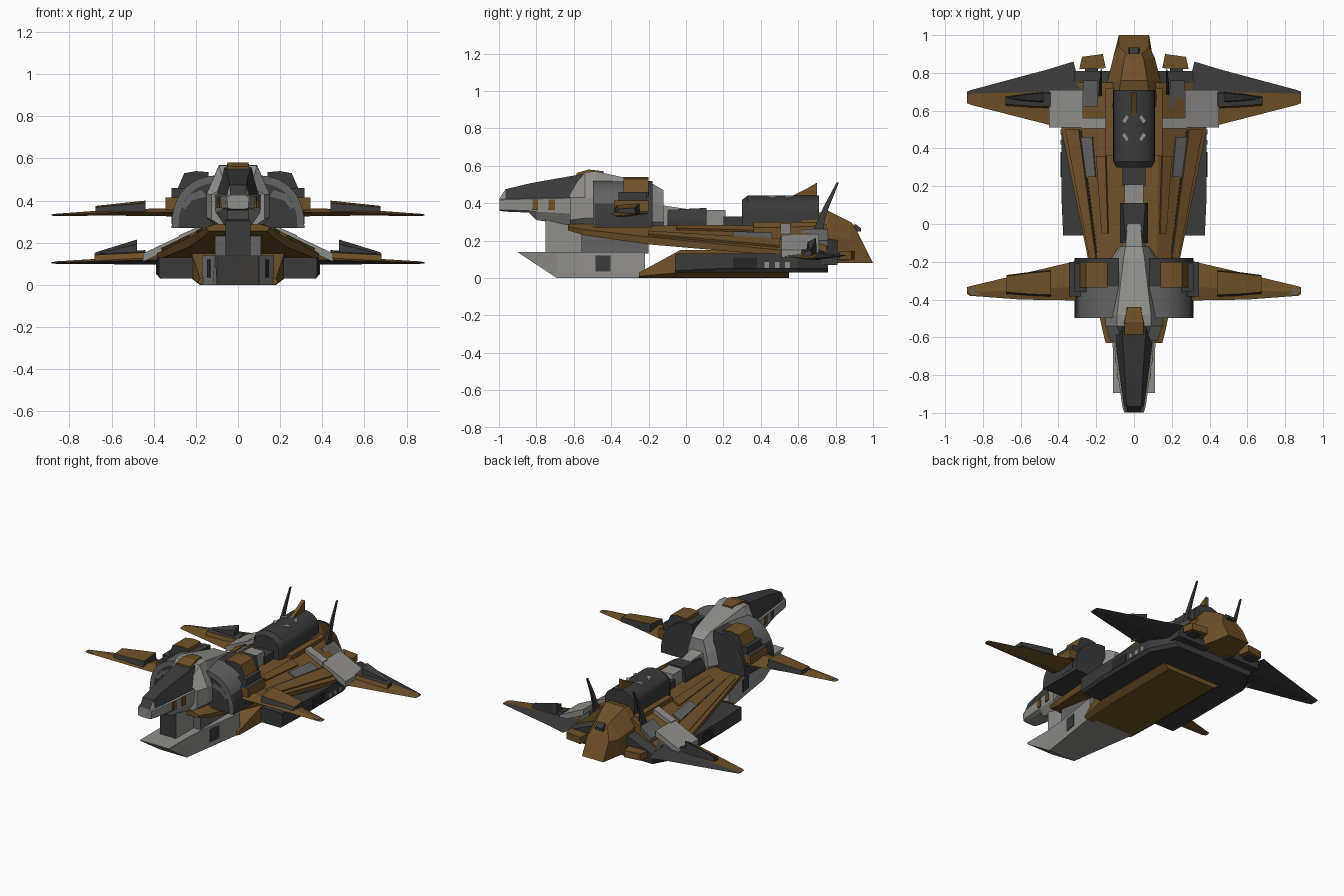
import bpy, bmesh, math
from mathutils import Vector

if "Cube" in bpy.data.objects:
    bpy.data.objects.remove(bpy.data.objects["Cube"])


def mat(name, r, g, b):
    m = bpy.data.materials.new(name)
    m.diffuse_color = (r, g, b, 1)
    m.use_nodes = True
    m.node_tree.nodes["Principled BSDF"].inputs["Base Color"].default_value = m.diffuse_color
    return m


MATS = [mat("ochre_brown", .158, .084, .022), mat("dark_gray", .043, .043, .044),
        mat("light_gray", .28, .275, .26), mat("mid_gray", .125, .125, .125),
        mat("near_black", .02, .02, .021)]
BROWN, DARK, LIGHT, MID, BLACK = range(5)


def loft(name, rings, rule, mirror=False, smooth=False):
    """Skin equal-length 3D rings, cap the ends, colour by index or rule(centre, normal)."""
    bm = bmesh.new()
    vs = [[bm.verts.new(p) for p in r] for r in rings]
    n = len(vs[0])
    for a, b in zip(vs, vs[1:]):
        for i in range(n):
            j = (i + 1) % n
            bm.faces.new((a[i], a[j], b[j], b[i]))
    bm.faces.new(vs[0])
    bm.faces.new(vs[-1])
    bmesh.ops.recalc_face_normals(bm, faces=bm.faces)
    bm.normal_update()
    for f in bm.faces:
        f.material_index = rule(f.calc_center_median(), f.normal) if callable(rule) else rule
    me = bpy.data.meshes.new(name)
    bm.to_mesh(me)
    bm.free()
    for m in MATS:
        me.materials.append(m)
    ob = bpy.data.objects.new(name, me)
    bpy.context.collection.objects.link(ob)
    if mirror:
        ob.modifiers.new("mirror", 'MIRROR').use_mirror_merge = False
    if smooth:
        bpy.ops.object.select_all(action='DESELECT')
        ob.select_set(True)
        bpy.context.view_layer.objects.active = ob
        bpy.ops.object.shade_smooth_by_angle(angle=math.radians(35))
    return ob


def sym(y, half, slant=0):
    """Symmetric cross-section at y, from half profile (x, z), bottom to top."""
    pts = half + [(-x, z) for x, z in reversed(half)]
    return [(x, y + slant * (z - .08), z) for x, z in pts]


def along_y(poly, *ys):
    return [[(x, y, z) for x, z in poly] for y in ys]


def plan(poly, *zs):
    return [[(x, y, z) for x, y in poly] for z in zs]


def box(name, x0, x1, y0, y1, z0, z1, rule, mirror=False):
    poly = [(x0, y0), (x1, y0), (x1, y1), (x0, y1)]
    return loft(name, plan(poly, z0, z1), rule, mirror)


# --- lower hull
loft("prow", [
    sym(-.895, [(.10, .135), (.11, .14)]), sym(-.69, [(.10, 0), (.11, .14)]),
    sym(-.55, [(.12, 0), (.12, .14)]), sym(-.22, [(.17, 0), (.17, .14)])], LIGHT)
loft("prow_window", plan([(.12, -.485), (.134, -.485), (.146, -.405), (.13, -.405)], .035, .12), DARK, True)
loft("keel", [sym(-.25, [(.17, 0), (.19, .01), (.18, .03)]), sym(-.03, [(.18, 0), (.22, .03), (.22, .15)]),
              sym(.55, [(.18, 0), (.22, .03), (.22, .15)])], BROWN)
loft("side_hull", [sym(-.06, [(.36, .03), (.375, .04), (.375, .13)]), sym(.16, [(.37, .03), (.385, .05), (.385, .13)]),
                   sym(.60, [(.37, .03), (.385, .05), (.385, .13)]),
                   sym(.76, [(.28, .03), (.30, .05), (.30, .14)])], DARK)
for i in range(3):
    y = .42 + .055 * i
    box("hull_vent_light", .38, .389, y, y + .025, .055, .085, LIGHT, True)
box("hull_side_panel", .38, .388, .25, .38, .05, .11, BLACK, True)

# --- sloped brown deck
loft("deck", [
    sym(-.63, [(.14, .255), (.15, .275), (.10, .29)]), sym(-.55, [(.16, .23), (.17, .26), (.12, .29)]),
    sym(-.2, [(.23, .18), (.24, .22), (.12, .28)]), sym(.5, [(.38, .12), (.385, .15), (.13, .28)]),
    sym(.75, [(.30, .10), (.31, .14), (.13, .29)])], BROWN)


def slope(y, t, off):
    """Point on the deck slope, t from top edge to outer edge."""
    k = (y + .2) / .7
    a, b = Vector((.12 + .01 * k, y, .28)), Vector((.24 + .145 * k, y, .22 - .07 * k))
    d = b - a
    return a + d * t + Vector((-d.z, 0, d.x)).normalized() * off


def deck_plate(name, y0, y1, t0, t1, h, rule):
    rings = [[slope(y, t0, -.01), slope(y, t1, -.01), slope(y, t1, h), slope(y, t0, h)] for y in (y0, y1)]
    loft(name, rings, rule, True)


deck_plate("deck_rib", -.2, .5, .62, .9, .012, BROWN)
deck_plate("deck_inner_plate", -.05, .36, .08, .3, .012, BROWN)
deck_plate("deck_gray_patch", .25, .46, .36, .6, .009, MID)
deck_plate("deck_black_seam", -.15, .5, .58, .605, .003, BLACK)

# --- neck and spine
box("neck", -.06, .06, -.75, -.3, .13, .34, lambda c, n: DARK if n.y < -.5 else LIGHT)
box("neck_side", -.11, .11, -.56, -.2, .13, .3, MID)
loft("spine_ridge", [sym(-.2, [(.07, .27), (.05, .40)]), sym(0, [(.05, .27), (.035, .37)])], LIGHT)
loft("spine_block", [sym(-.1, [(.075, .27), (.075, .31), (.045, .365)]), sym(.11, [(.075, .27), (.075, .31), (.06, .375)])], DARK)
box("spine_coupling", -.05, .05, .11, .21, .28, .365, LIGHT)
box("spine_tube", -.06, .06, .2, .32, .27, .33, DARK)

# --- cockpit with light sill around the canopy, and hood
loft("cockpit", [
    sym(-.998, [(.03, .36), (.05, .365), (.052, .415), (.045, .42), (.035, .425)]),
    sym(-.965, [(.04, .355), (.06, .365), (.062, .42), (.052, .424), (.04, .475)]),
    sym(-.84, [(.05, .35), (.075, .36), (.08, .422), (.07, .426), (.045, .505)]),
    sym(-.80, [(.05, .31), (.08, .355), (.085, .423), (.075, .427), (.047, .513)]),
    sym(-.53, [(.07, .27), (.118, .34), (.12, .43), (.11, .434), (.065, .56)])],
    lambda c, n: LIGHT if c.z < .436 and (n.z > .8 or abs(n.z) < .5 or c.z < .4) else DARK)
for y, w in ((-.82, .03), (-.735, .035)):
    x = .079 + (y + .84) * .13
    loft("nose_stripe", plan([(x - .02, y), (x + .005, y), (x + .009, y + w), (x - .02, y + w)], .365, .42), BROWN, True)
loft("hood", [
    sym(-.62, [(.08, .28), (.125, .31), (.125, .43), (.06, .46)]),
    sym(-.54, [(.10, .27), (.15, .32), (.15, .43), (.09, .567)]),
    sym(-.48, [(.10, .27), (.15, .32), (.15, .43), (.09, .57)]),
    sym(-.18, [(.08, .27), (.12, .3), (.10, .40), (.055, .505)]),
    sym(-.12, [(.06, .27), (.08, .3), (.07, .38), (.045, .47)])], LIGHT)
loft("hood_badge_plate", [sym(-.585, [(.055, .54), (.05, .562)]), sym(-.52, [(.055, .55), (.05, .58)]),
                          sym(-.44, [(.04, .55), (.035, .571)])], BROWN)

# --- shoulder housings with armour
N = 10
arc = [(.08 + .235 * math.cos(i * math.pi / 2 / N) ** .85, .27 + .25 * math.sin(i * math.pi / 2 / N) ** .85)
       for i in range(N + 1)]
rim = [(.08 + (x - .08) * .86, .27 + (z - .27) * .86) for x, z in arc]
loft("shoulder_housing", along_y([(.08, .27)] + arc, -.49, -.33, -.18),
     lambda c, n: MID if c.y < -.33 and n.z > .45 and abs(n.y) < .5 else DARK, True, True)
loft("shoulder_front_rim", along_y(arc + rim[::-1], -.497, -.485), MID, True)
loft("shoulder_patch", along_y([(.15, .42), (.22, .40), (.25, .36), (.27, .37), (.23, .43), (.17, .45)], -.496, -.48), MID, True)
loft("shoulder_armour", along_y([(.14, .47), (.26, .42), (.285, .46), (.255, .53), (.20, .54), (.14, .535)],
                                -.335, -.2), lambda c, n: DARK if abs(n.y) > .5 else BROWN, True)
box("wing_root_block", .26, .345, -.385, -.2, .355, .415, lambda c, n: DARK if n.z > .5 else BROWN, True)
box("wing_root_dark", .25, .315, -.36, -.21, .29, .46, DARK, True)


# --- wings: diamond-section rings along x
def wing(name, stations, rule):
    rings = [[(x, a, z), (x, m, z + t), (x, b, z), (x, m, z - t)] for x, a, m, b, z, t in stations]
    loft(name, rings, rule, True)


wing("front_wing", [(.28, -.405, -.33, -.19, .345, .02), (.6, -.40, -.35, -.265, .343, .014),
                    (.87, -.38, -.36, -.33, .332, .005), (.885, -.37, -.355, -.335, .332, .003)], BROWN)
wing("rear_wing", [(.2, .51, .68, .80, .13, .03), (.305, .51, .69, .80, .12, .025), (.32, .51, .69, .86, .12, .025),
                   (.45, .525, .70, .82, .117, .02),
                   (.86, .63, .69, .71, .106, .006), (.885, .64, .68, .70, .105, .003)],
     lambda c, n: DARK if n.z < 0 or n.y > 0 else BROWN)


def fence(name, x0, x1, y0, y1, z, h0, h1, rule):
    """Raised wing block, tall at the inner end."""
    loft(name, [[(x, a, z), (x, b, z), (x, b - .005, z + h), (x, a + .01, z + h * .8)]
                for x, a, b, h in ((x0, y0, y1, h0), ((x0 + x1) / 2, y0 + .005, y1 - .01, (h0 + h1) / 2),
                                   (x1, y0 + .015, y1 - .025, h1))], rule, True)


fence("front_wing_block", .44, .675, -.385, -.245, .345, .055, .03, lambda c, n: BROWN if n.z > .5 else DARK)
fence("rear_wing_block", .44, .68, .61, .70, .11, .055, .04, lambda c, n: BROWN if n.y < -.5 else DARK)
fence("rear_wing_fence", .48, .675, .64, .70, .11, .105, .045, DARK)
box("front_tip_patch", .82, .865, -.372, -.345, .33, .338, MID, True)

# gray wing root panels
loft("wing_panel", [[(x, .51, z - .04), (x, .71, z - .04), (x, .71, z), (x, .51, z)]
                    for x, z in ((.27, .235), (.45, .15))], LIGHT, True)
loft("wing_panel_strip", [[(x, .505, z - .03), (x, .56, z - .03), (x, .56, z), (x, .505, z)]
                          for x, z in ((.14, .296), (.28, .236))], LIGHT, True)
loft("rear_deck_patch", [[(x, .62, z - .03), (x, .76, z - .03), (x, .76, z), (x, .62, z)]
                         for x, z in ((.19, .262), (.27, .20))], MID, True)

# --- rear engine pod
pod = [(.11, .26), (.11, .36)] + [(.11 * math.cos(a), .36 + .082 * math.sin(a))
                                  for a in [math.pi * i / 16 for i in range(1, 8)]]
small = [(x * .85, .26 + (z - .26) * .88) for x, z in pod]
loft("engine_pod", [sym(.30, small), sym(.33, pod), sym(.71, pod)], DARK, False, True)
for s, y in ((1, .48), (-1, .535)):
    loft("pod_marking", plan([(.028, y - .03 * s), (.042, y - .042 * s), (.066, y - .01 * s), (.05, y + .005 * s)], .40, .441),
         LIGHT, True)
box("pod_cradle", .1, .15, .36, .72, .27, .3, BROWN, True)

# --- tail
loft("tail", [sym(.62, [(.15, .1), (.16, .25), (.09, .33)]), sym(.76, [(.13, .08), (.14, .24), (.07, .36)]),
              sym(.88, [(.10, .08), (.11, .2), (.05, .30)]),
              sym(1.0, [(.08, .08), (.08, .2), (.04, .28)], -.5)], BROWN)
loft("tail_recess", [sym(.90, [(.03, .25), (.025, .293)]), sym(.935, [(.03, .25), (.025, .268)])], DARK)
loft("tail_fin", [[(x, .55, .43), (x, .70, .43), (x, .70, .51), (x, .64, .475)] for x in (-.012, .012)], BROWN)
loft("rear_deck", [[(x, .70, .07), (x, .81, .07), (x, .81, z - .03), (x, .70, z)]
                   for x, z in ((.08, .25), (.32, .15))], DARK, True)
loft("rear_flap", plan([(.15, .825), (.29, .82), (.275, .885), (.165, .90)], .10, .145), BROWN, True)
box("rear_nozzle", .19, .26, .76, .87, .095, .13, DARK, True)

# swept antennas
loft("antenna", [[(.17, y, z), (.17 + w, y, z), (.17 + w, y + d, z), (.17, y + d, z)]
                 for y, z, w, d in ((.66, .20, .02, .07), (.70, .30, .016, .04), (.735, .38, .012, .03), (.805, .51, .008, .012))],
     DARK, True)
